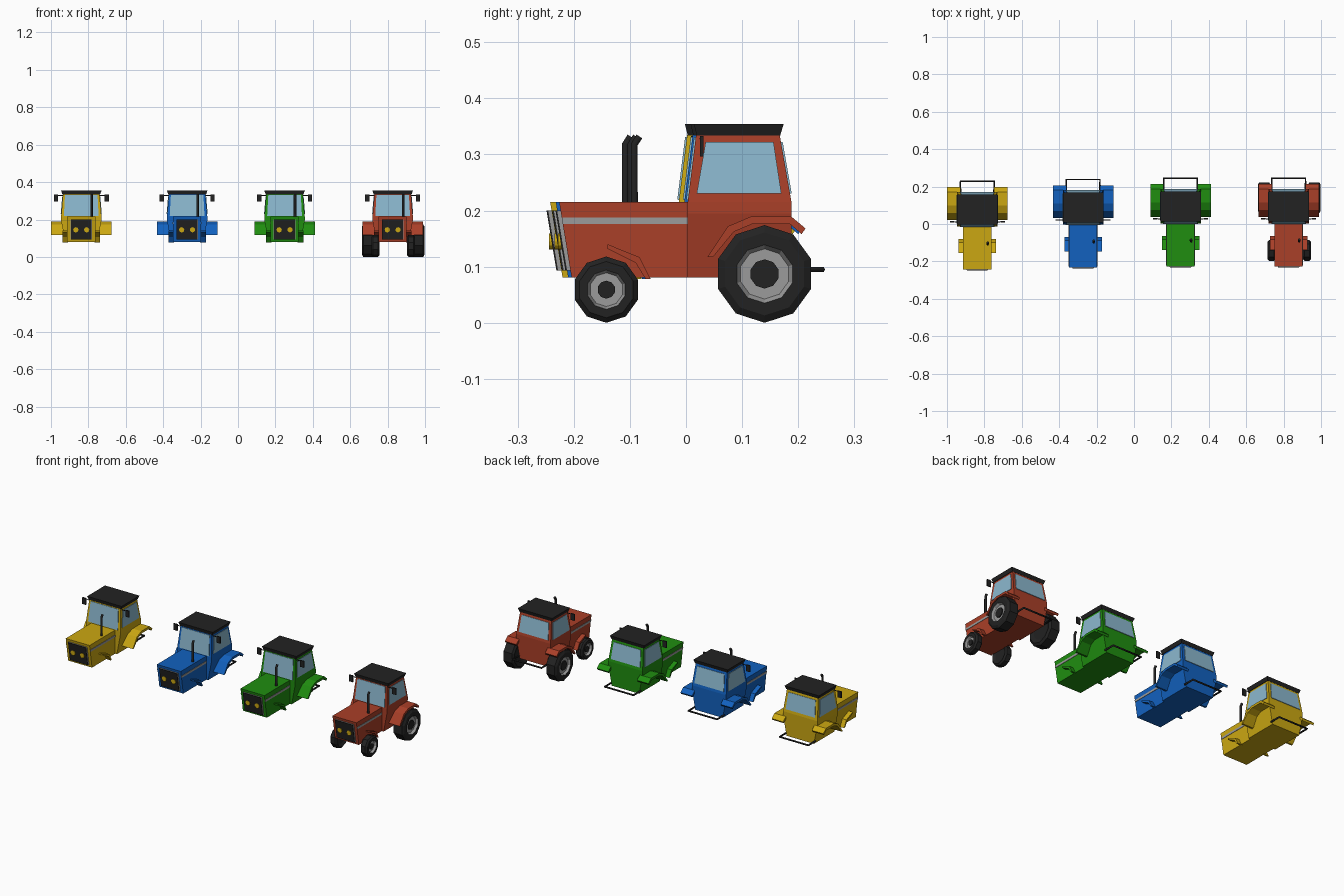
import bpy, bmesh, math
from mathutils import Vector

cube = bpy.data.objects.get("Cube")
if cube:
    bpy.data.objects.remove(cube)


def material(name, rgb):
    m = bpy.data.materials.new(name)
    m.use_nodes = True
    m.diffuse_color = (*rgb, 1)
    m.node_tree.nodes["Principled BSDF"].inputs["Base Color"].default_value = (*rgb, 1)
    return m


YELLOW = material("yellow_paint", (0.6, 0.39, 0.006))
BLUE = material("blue_paint", (0.006, 0.12, 0.52))
GREEN = material("green_paint", (0.014, 0.27, 0.005))
RED = material("red_paint", (0.4, 0.05, 0.021))
BLACK = material("black_plastic", (0.016, 0.016, 0.016))
GREY = material("grey_metal", (0.33, 0.33, 0.33))
GLASS = material("blue_glass", (0.26, 0.48, 0.62))

origin = Vector((0, 0, 0))
prefix = ""


def loft(name, rings, mats):
    """Skin a list of equal rings; one material per band, or a single one."""
    mats = mats if isinstance(mats, list) else [mats]
    bm = bmesh.new()
    loops = [[bm.verts.new(Vector(p)) for p in ring] for ring in rings]
    n = len(loops[0])
    for k, (a, b) in enumerate(zip(loops, loops[1:])):
        for i in range(n):
            j = (i + 1) % n
            f = bm.faces.new((a[i], a[j], b[j], b[i]))
            f.material_index = min(k, len(mats) - 1)
    bm.faces.new(loops[0])
    bm.faces.new(loops[-1]).material_index = len(mats) - 1
    bmesh.ops.recalc_face_normals(bm, faces=bm.faces)
    mesh = bpy.data.meshes.new(name)
    bm.to_mesh(mesh)
    bm.free()
    for m in mats:
        mesh.materials.append(m)
    ob = bpy.data.objects.new(prefix + name, mesh)
    ob.location = origin
    bpy.context.collection.objects.link(ob)
    return ob


def prism(name, profile, x0, x1, mat):
    return loft(name, [[(x, y, z) for y, z in profile] for x in (x0, x1)], mat)


def box(name, lo, hi, mat):
    y0, y1, z0, z1 = lo[1], hi[1], lo[2], hi[2]
    return prism(name, [(y0, z0), (y1, z0), (y1, z1), (y0, z1)], lo[0], hi[0], mat)


def plate(name, corners, outward, mat, depth=0.003):
    """Thin pane lying on a flat panel, raised along its normal."""
    c = [Vector(p) for p in corners]
    n = (c[1] - c[0]).cross(c[2] - c[0]).normalized()
    if n.dot(Vector(outward)) < 0:
        n.negate()
    return loft(name, [[p - n * 0.001 for p in c], [p + n * depth for p in c]], mat)


def tube(name, path, radius, mat):
    curve = bpy.data.curves.new(name, "CURVE")
    curve.dimensions = "3D"
    curve.bevel_depth = radius
    curve.bevel_resolution = 1
    curve.use_fill_caps = True
    s = curve.splines.new("POLY")
    s.points.add(len(path) - 1)
    for pt, p in zip(s.points, path):
        pt.co = (*p, 1)
    curve.materials.append(mat)
    ob = bpy.data.objects.new(prefix + name, curve)
    ob.location = origin
    bpy.context.collection.objects.link(ob)


def disc(x, y, z, r, n):
    return [(x, y + r * math.sin(math.tau * i / n), z + r * math.cos(math.tau * i / n))
            for i in range(n)]


def hood_front(z):
    return -0.204 - 0.022 * (z - 0.081) / 0.134


def cab_half(z):
    return 0.108 - 0.010 * (z - 0.215) / 0.12


def cab_ring(w, y0, y1, z):
    return [(-w, y0, z), (w, y0, z), (w, y1, z), (-w, y1, z)]


REAR_FENDER = [(0.038, 0.117), (0.075, 0.172), (0.115, 0.189), (0.188, 0.189), (0.213, 0.168),
               (0.206, 0.158), (0.185, 0.176), (0.118, 0.176), (0.085, 0.162), (0.048, 0.117)]
FRONT_FENDER = [(-0.14, 0.14), (-0.083, 0.117), (-0.063, 0.078),
                (-0.072, 0.078), (-0.09, 0.107), (-0.14, 0.132)]


def tractor(paint):
    # Hood with sloping nose
    prism("hood", [(0.004, 0.081), (0.004, 0.215), (hood_front(0.215), 0.215),
                   (hood_front(0.081), 0.081)], -0.075, 0.075, paint)
    # Grille: grey frame, dark face
    lo, hi = 0.093, 0.2
    for name, d0, d1, w, mat in (("grille_frame", 0.004, -0.006, 0.058, GREY),
                                 ("grille", -0.006, -0.009, 0.056, BLACK)):
        prism(name, [(hood_front(lo) + d0, lo), (hood_front(hi) + d0, hi),
                     (hood_front(hi) + d1, hi), (hood_front(lo) + d1, lo)], -w, w, mat)
    # Cab shell
    loft("cab", [cab_ring(0.086, 0.003, 0.188, 0.081), cab_ring(0.108, 0.003, 0.188, 0.195),
                 cab_ring(0.108, 0.003, 0.188, 0.215), cab_ring(0.098, 0.018, 0.167, 0.335)], paint)
    loft("roof", [cab_ring(0.101, 0.019, 0.168, 0.334), cab_ring(0.108, 0.014, 0.174, 0.354)], BLACK)
    # Windscreen and rear window
    plate("windscreen", [(-0.093, 0.0035, 0.219), (0.093, 0.0035, 0.219),
                         (0.087, 0.0175, 0.331), (-0.087, 0.0175, 0.331)], (0, -1, 0), GLASS)
    plate("rear_window", [(-0.092, 0.1854, 0.23), (0.092, 0.1854, 0.23),
                          (0.085, 0.1693, 0.322), (-0.085, 0.1693, 0.322)], (0, 1, 0), GLASS)
    # Exhaust stack and rear hitch bar
    tube("exhaust", [(0.056, -0.092, 0.21), (0.056, -0.092, 0.318), (0.056, -0.083, 0.332)], 0.007, BLACK)
    tube("hitch_bar", [(-0.09, 0.18, 0.095), (-0.09, 0.244, 0.095),
                       (0.09, 0.244, 0.095), (0.09, 0.18, 0.095)], 0.005, BLACK)
    for side, s in (("left", 1), ("right", -1)):
        # Side stripe
        plate(side + "_stripe", [(s * 0.075, hood_front(0.176), 0.176), (s * 0.075, 0.003, 0.176),
                                 (s * 0.075, 0.003, 0.188), (s * 0.075, hood_front(0.188), 0.188)],
              (s, 0, 0), GREY, 0.002)
        # Side window
        plate(side + "_window", [(s * cab_half(z), y, z) for y, z in
                                 ((0.019, 0.23), (0.17, 0.23), (0.156, 0.322), (0.035, 0.322))],
              (s, 0, 0), GLASS)
        # Fenders
        prism(side + "_rear_fender", REAR_FENDER, s * 0.09, s * 0.162, paint)
        prism(side + "_front_fender", FRONT_FENDER, s * 0.07, s * 0.1, paint)
        # Headlight
        y = hood_front(0.143)
        loft(side + "_headlight", [[(x + s * 0.029, yy, z) for yy, x, z in disc(d, 0, 0.145, 0.014, 12)]
                                   for d in (y, y - 0.014)], YELLOW)
        # Mirror on its arm
        box(side + "_mirror", (s * 0.124, 0.025, 0.296), (s * 0.147, 0.031, 0.333), BLACK)
        tube(side + "_mirror_arm", [(s * 0.09, 0.026, 0.328), (s * 0.135, 0.028, 0.328)], 0.002, BLACK)


def wheel(name, s, x0, x1, y, r, rim, hub):
    """Ten-sided tyre with a recessed rim and a dark hub."""
    steps = [(x0 + 0.008, rim), (x0, 0.85 * r), (x0 + 0.008, r), (x1 - 0.008, r), (x1, 0.85 * r),
             (x1, rim), (x1 - 0.012, 0.86 * rim), (x1 - 0.012, hub), (x1 - 0.006, hub)]
    loft(name, [disc(s * x + 0.003, y, r, rr, 10) for x, rr in steps],
         [BLACK] * 5 + [GREY] * 2 + [BLACK])


for colour, paint, x, y in (("yellow_", YELLOW, -0.838, -0.016), ("blue_", BLUE, -0.272, -0.006),
                            ("green_", GREEN, 0.249, 0), ("red_", RED, 0.827, 0)):
    prefix = colour
    origin = Vector((x, y, 0))
    tractor(paint)

# Only the last tractor has wheels
for side, s in (("left", 1), ("right", -1)):
    wheel(side + "_rear_wheel", s, 0.1, 0.168, 0.14, 0.087, 0.052, 0.026)
    wheel(side + "_front_wheel", s, 0.074, 0.116, -0.142, 0.059, 0.035, 0.016)
